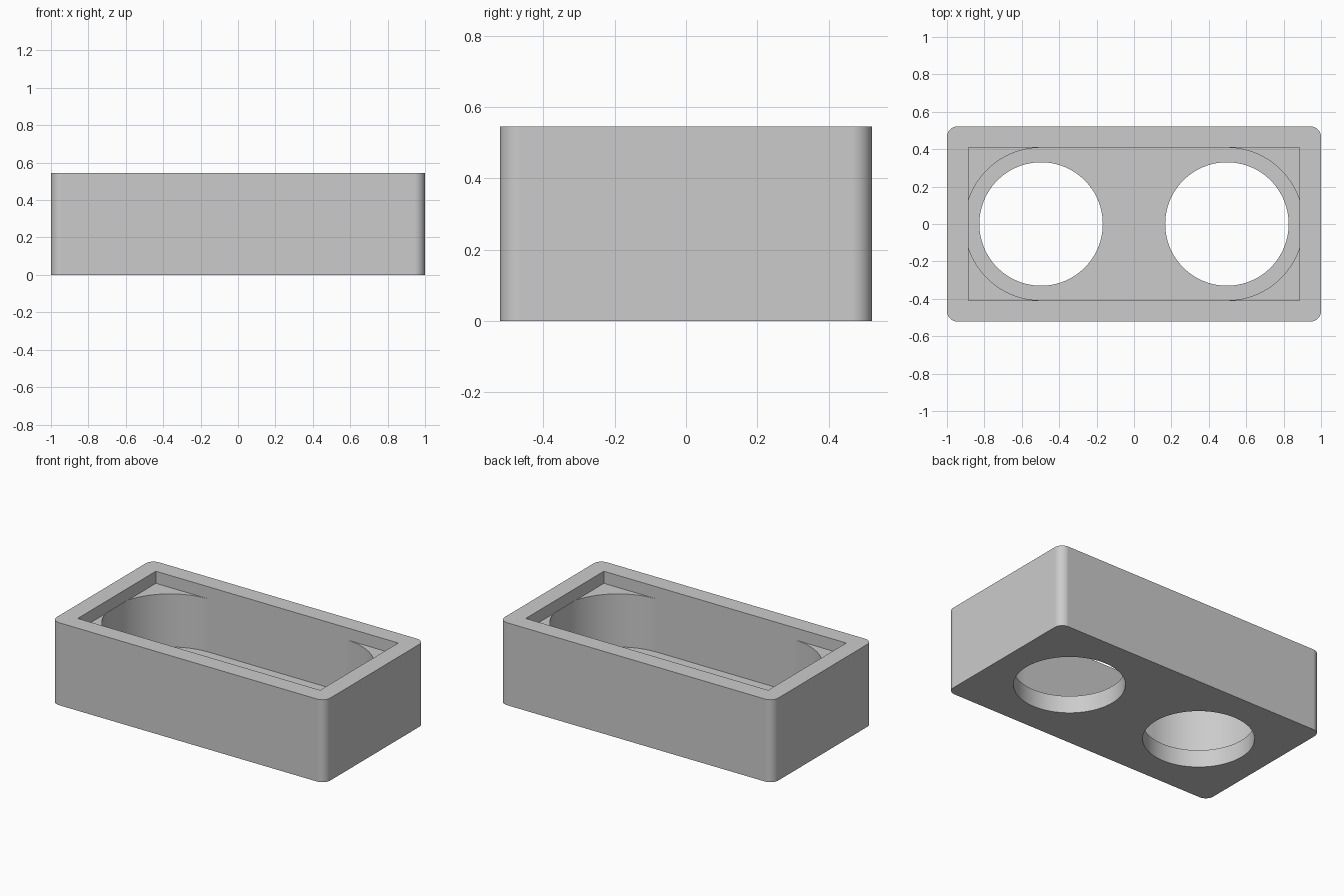
import bpy, bmesh
from math import pi, acos, sin, cos, sqrt

cube = bpy.data.objects.get("Cube")
if cube:
    bpy.data.objects.remove(cube, do_unlink=True)

# Main dimensions
HX, HY, H = 1.0, 0.522, 0.545      # outer half length, half width, height
WALL = 0.114
RX, RY = HX - WALL, HY - WALL      # recess half size
SHELF = 0.465                      # height of the corner ledges
CX, HOLE = 0.497, 0.33             # centre and radius of the round openings
CORNER = 0.057

bm = bmesh.new()


def arc(cx, cy, r, a, b, n):
    return [(cx + r * cos(a + (b - a) * i / n), cy + r * sin(a + (b - a) * i / n))
            for i in range(n + 1)]


def face(points):
    bm.faces.new([bm.verts.new(p) for p in points])


def at(loop, z):
    return [(x, y, z) for x, y in loop]


def wall(loop, z0, z1):
    for p, q in zip(loop, loop[1:] + loop[:1]):
        face([(*p, z0), (*q, z0), (*q, z1), (*p, z1)])


def cap(loops, z):
    """Fill a flat region bounded by an outer loop and its holes."""
    edges = []
    for loop in loops:
        vs = [bm.verts.new(p) for p in at(loop, z)]
        edges += [bm.edges.new((vs[i - 1], vs[i])) for i in range(len(vs))]
    bmesh.ops.triangle_fill(bm, edges=edges, use_beauty=True, normal=(0, 0, 1))


# Plan outlines
outer = []
for k, (sx, sy) in enumerate([(1, 1), (-1, 1), (-1, -1), (1, -1)]):
    outer += arc(sx * (HX - CORNER), sy * (HY - CORNER), CORNER,
                 k * pi / 2, (k + 1) * pi / 2, 10)
rect = [(RX, -RY), (RX, RY), (-RX, RY), (-RX, -RY)]
holes = [arc(s * CX, 0, HOLE, 0, 2 * pi, 96)[:-1] for s in (-1, 1)]

# Rounded ends of the cavity, split where they pass beneath the recess wall
cut = acos((RX - CX) / RY)
low = arc(CX, 0, RY, -pi / 2, -cut, 26)
mid = arc(CX, 0, RY, -cut, cut, 14)
high = arc(CX, 0, RY, cut, pi / 2, 26)
end = low + mid[1:] + high[1:]
stadium = end + [(-x, -y) for x, y in end]

# Outside shell, base, rim and openings
wall(outer, 0, H)
cap([outer] + holes, 0)
cap([outer, rect], H)
for hole in holes:
    wall(hole, 0, WALL)

# Cavity floor and sides
cap([stadium] + holes, WALL)
wall(stadium, WALL, SHELF)

# Recess sides, corner ledges and the small undercuts at each end
reach = sqrt(RY ** 2 - (RX - CX) ** 2)
for s in (-1, 1):
    face(at([(-RX, s * RY), (-CX, s * RY), (CX, s * RY), (RX, s * RY)], SHELF)
         + at([(RX, s * RY), (-RX, s * RY)], H))
    face(at([(s * RX, -RY), (s * RX, -reach), (s * RX, reach), (s * RX, RY)], SHELF)
         + at([(s * RX, RY), (s * RX, -RY)], H))
    face(at([(s * x, y) for x, y in mid], SHELF))
    for t in (-1, 1):
        face(at([(s * x, t * y) for x, y in [(RX, RY)] + high], SHELF))

bmesh.ops.remove_doubles(bm, verts=bm.verts, dist=0.0001)
bmesh.ops.recalc_face_normals(bm, faces=bm.faces)
mesh = bpy.data.meshes.new("two_hole_tray")
bm.to_mesh(mesh)
bm.free()
tray = bpy.data.objects.new("two_hole_tray", mesh)
bpy.context.collection.objects.link(tray)

# Plain grey finish
grey = bpy.data.materials.new("light_grey")
grey.use_nodes = True
colour = (0.6, 0.6, 0.6, 1)
grey.diffuse_color = colour
grey.node_tree.nodes["Principled BSDF"].inputs["Base Color"].default_value = colour
mesh.materials.append(grey)

# Smooth curves with crisp edges
bpy.ops.object.select_all(action="DESELECT")
tray.select_set(True)
bpy.context.view_layer.objects.active = tray
bpy.ops.object.shade_smooth_by_angle(angle=pi / 6)
normals = tray.modifiers.new("even_shading", "WEIGHTED_NORMAL")
normals.keep_sharp = True
